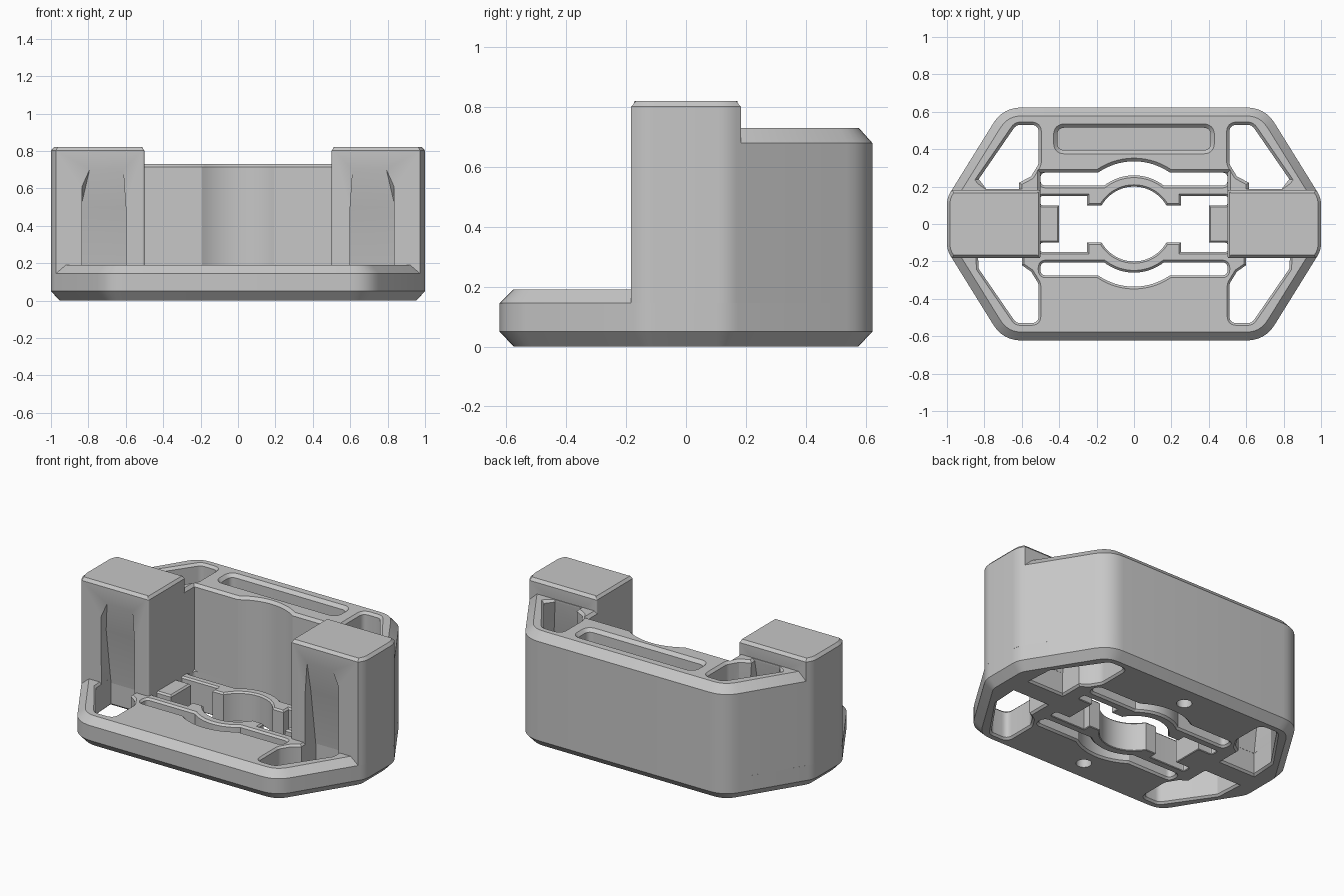
import bpy, bmesh, math
from mathutils import Vector

if "Cube" in bpy.data.objects:
    bpy.data.objects.remove(bpy.data.objects["Cube"])

grey = bpy.data.materials.new("plain_grey")
grey.use_nodes = True
COLOUR = (0.57, 0.57, 0.57, 1)
grey.diffuse_color = COLOUR
grey.node_tree.nodes["Principled BSDF"].inputs["Base Color"].default_value = COLOUR


def rounded(points, seg=6):
    """Points are (x, y) or (x, y, radius); corners with a radius are filleted."""
    out, n = [], len(points)
    for i, p in enumerate(points):
        c = Vector(p[:2])
        r = p[2] if len(p) > 2 else 0
        if not r:
            out.append(c)
            continue
        a = (Vector(points[i - 1][:2]) - c).normalized()
        b = (Vector(points[(i + 1) % n][:2]) - c).normalized()
        t = r / math.tan(a.angle(b) / 2)
        for k in range(seg + 1):
            u = k / seg
            out.append(c + a * t * (1 - u) ** 2 + b * t * u ** 2)
    return out


def grow(pts, d):
    """Offset a closed polygon outward by d (inward if negative)."""
    n = len(pts)
    area = sum(pts[i - 1].cross(pts[i]) for i in range(n))
    s = 1 if area > 0 else -1
    out = []
    for i, p in enumerate(pts):
        e1 = (p - pts[i - 1]).normalized()
        e2 = (pts[(i + 1) % n] - p).normalized()
        n1, n2 = Vector((e1.y, -e1.x)) * s, Vector((e2.y, -e2.x)) * s
        out.append(p + (n1 + n2) * d / max(1 + n1.dot(n2), 0.3))
    return out


def loft(name, rings):
    """Solid through a stack of (z, polygon) rings with equal point counts."""
    bm = bmesh.new()
    loops = [[bm.verts.new((p.x, p.y, z)) for p in pts] for z, pts in rings]
    n = len(loops[0])
    for lo, hi in zip(loops, loops[1:]):
        for i in range(n):
            j = (i + 1) % n
            bm.faces.new((lo[i], lo[j], hi[j], hi[i]))
    bm.faces.new(loops[0][::-1])
    bm.faces.new(loops[-1])
    # All faces wind the same way, so the signed volume tells inside from outside
    bm.normal_update()
    if bm.calc_volume(signed=True) < 0:
        bmesh.ops.reverse_faces(bm, faces=bm.faces[:])
    me = bpy.data.meshes.new(name)
    bm.to_mesh(me)
    bm.free()
    me.materials.append(grey)
    ob = bpy.data.objects.new(name, me)
    bpy.context.collection.objects.link(ob)
    return ob


def prism(name, pts, steps):
    return loft(name, [(z, grow(pts, d) if d else pts) for z, d in steps])


def flip(pts, sx, sy):
    return [Vector((p.x * sx, p.y * sy)) for p in pts]


def finish(ob, cutters):
    """Subtract the cutters, then smooth the curved faces."""
    bpy.ops.object.select_all(action='DESELECT')
    bpy.context.view_layer.objects.active = ob
    ob.select_set(True)
    for c in cutters:
        c.hide_render = True
        m = ob.modifiers.new("cut", 'BOOLEAN')
        m.operation, m.solver, m.object = 'DIFFERENCE', 'EXACT', c
        bpy.ops.object.modifier_apply(modifier=m.name)
        bpy.data.objects.remove(c)
    bpy.ops.object.shade_smooth_by_angle(angle=math.radians(25))


def bulge(level, radius, half, count=20):
    """Line at y = level from -half to half that swells into a centred arc."""
    a0 = math.asin(level / radius)
    angles = [math.pi - a0 - (math.pi - 2 * a0) * k / count for k in range(count + 1)]
    return ([(-half, level)] + [(radius * math.cos(a), radius * math.sin(a)) for a in angles]
            + [(half, level)])


PLATE, JOIN, WALL, TOWER = 0.19, 0.145, 0.73, 0.82
FLARED = [(-0.01, 0.022), (0.012, 0), (PLATE - 0.012, 0), (PLATE + 0.01, 0.022)]


def corner_hole(yi, xa=0.6, xb=0.84):
    """Rounded triangular opening whose tower side sits at y = yi."""
    return rounded([(xa, yi), (xb, yi), (0.83, 0.24), (0.63, 0.53, 0.045),
                    (0.51, 0.53, 0.04), (0.51, 0.32, 0.06), (0.55, 0.255), (xa, 0.22)])


def corner_pocket(sx, sy):
    """Corner opening tapering out of the tower face as it rises."""
    rings = [(0.1, corner_hole(0.07)), (0.5, corner_hole(0.125)),
             (WALL - 0.015, corner_hole(0.187, 0.615, 0.79)),
             (WALL + 0.01, grow(corner_hole(0.212, 0.615, 0.79), 0.025))]
    return loft("pocket_cutter", [(z, flip(p, sx, sy)) for z, p in rings])


# Base plate with chamfered rim
half_outline = [(1, -0.14, 0.14), (1, 0.14, 0.14), (0.70, 0.623, 0.18)]
outline = rounded(half_outline + [(-x, y, r) for x, y, r in reversed(half_outline)]
                  + [(-0.70, -0.623, 0.18), (0.70, -0.623, 0.18)])
base = prism("base_plate", outline,
             [(0, -0.047), (0.05, 0), (JOIN, 0), (PLATE, -0.045)])
cuts = [prism("hole_cutter", flip(corner_hole(0.075), sx, sy), FLARED)
        for sx in (1, -1) for sy in (1, -1)]

# Curved flexure slots and blind holes in the underside
outer, inner = bulge(0.275, 0.335, 0.5), bulge(0.205, 0.26, 0.5)


def round_ends(line):
    return [(*line[0], 0.03)] + line[1:-1] + [(*line[-1], 0.03)]


slot = rounded(round_ends(outer) + round_ends(inner)[::-1])
disc = [Vector((0.045 * math.cos(k * math.pi / 12), 0.45 + 0.045 * math.sin(k * math.pi / 12)))
        for k in range(24)]
for sy in (1, -1):
    cuts.append(prism("slot_cutter", flip(slot, 1, sy), FLARED))
    cuts.append(prism("blind_hole_cutter", flip(disc, 1, sy), [(-0.02, 0), (0.1, 0)]))

# Central opening with a round middle and two end tabs
arc = bulge(0.1, 0.2, 0.25)[::-1]
steps = [(0.4, 0.1), (0.5, 0.1, 0.012), (0.5, 0.15, 0.012), (0.25, 0.15)]
upper = steps + arc + [(-p[0], *p[1:]) for p in reversed(steps)]
opening = upper + [(p[0], -p[1], *p[2:]) for p in reversed(upper)]
cuts.append(prism("opening_cutter", rounded(opening, 4),
                  [(-0.01, 0.014), (0.004, 0), (PLATE - 0.01, 0), (PLATE + 0.004, 0.014)]))
finish(base, cuts)

# Back wall with curved inner face and a long top recess
wall_plan = rounded([(0.975, 0.1), (0.975, 0.18), (0.70, 0.623, 0.18),
                     (-0.70, 0.623, 0.18), (-0.975, 0.18), (-0.975, 0.1)])
wall = prism("back_wall", wall_plan, [(JOIN, 0), (0.68, 0), (WALL, -0.045)])
bay = rounded(bulge(0.275, 0.335, 0.5) + [(0.5, -0.1), (-0.5, -0.1)])
recess = rounded([(0.41, 0.395, 0.04), (0.41, 0.515, 0.04),
                  (-0.41, 0.515, 0.04), (-0.41, 0.395, 0.04)])
finish(wall, [
    prism("bay_cutter", bay, [(0.1, 0), (WALL - 0.017, 0), (WALL + 0.01, 0.027)]),
    prism("recess_cutter", recess, [(0.3, 0), (WALL - 0.02, 0), (WALL + 0.01, 0.03)]),
    corner_pocket(1, 1), corner_pocket(-1, 1)])

# Side towers with tapered pockets front and back
tower_plan = rounded([(0.5, -0.183, 0.012), (0.973, -0.183), (1, -0.14, 0.12),
                      (1, 0.14, 0.12), (0.973, 0.183), (0.5, 0.183, 0.012)])
for name, sx in (("left_tower", 1), ("right_tower", -1)):
    tower = prism(name, flip(tower_plan, sx, 1),
                  [(JOIN, 0), (TOWER - 0.018, 0), (TOWER, -0.016)])
    finish(tower, [corner_pocket(sx, 1), corner_pocket(sx, -1)])
